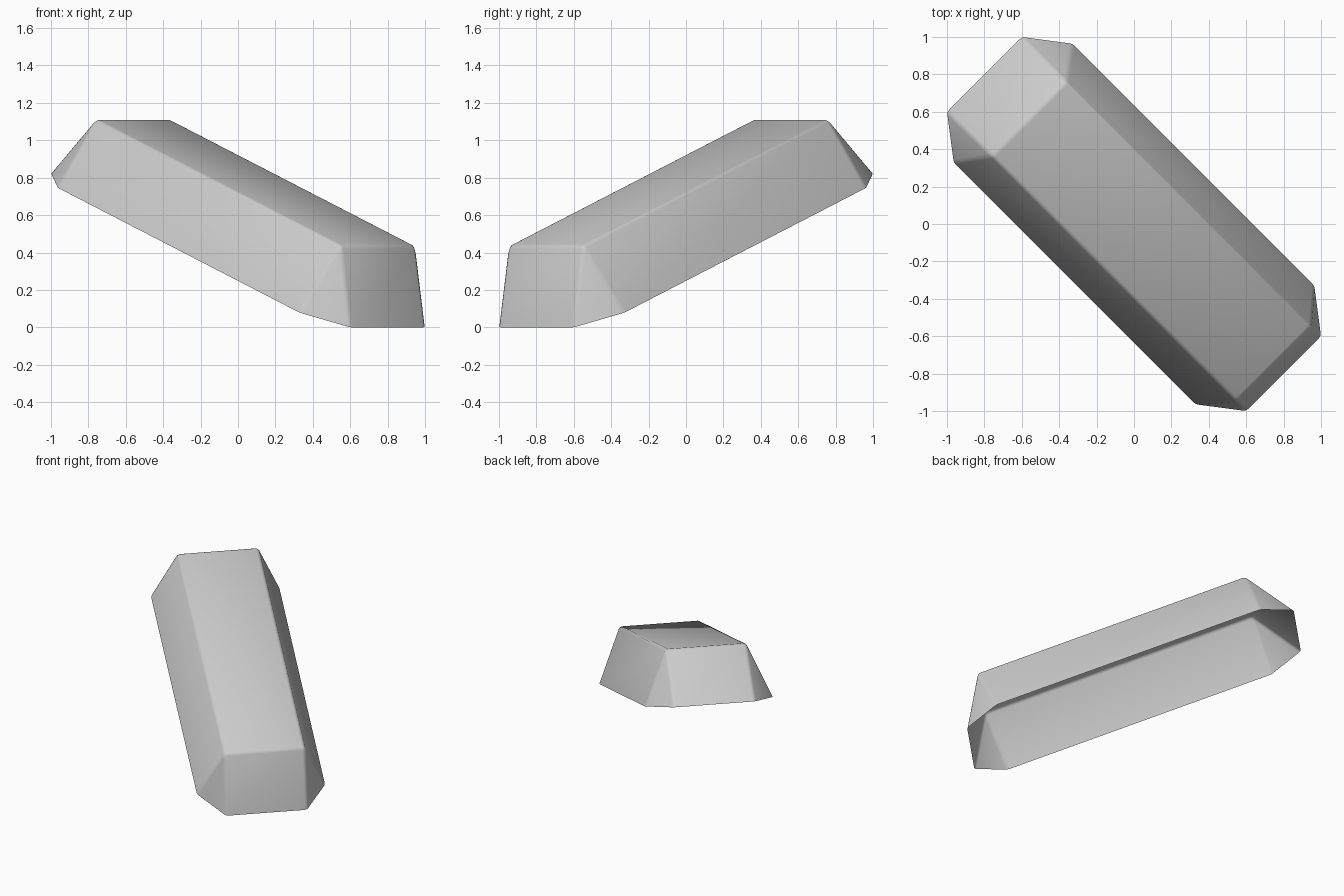
import bpy, bmesh
from math import radians
from mathutils import Matrix

if "Cube" in bpy.data.objects:
    bpy.data.objects.remove(bpy.data.objects["Cube"])

# Open tray-like cover: eight-sided rim, four-sided flat top
END_L, END_W = 1.204, 0.283      # rim corners on the short ends
SIDE_L, SIDE_W = 0.973, 0.449    # rim corners on the long sides
TOP_L, TOP_W, H = 0.985, 0.281, 0.386

bm = bmesh.new()
rim, top = [], []
for sx, sy in ((1, 1), (-1, 1), (-1, -1), (1, -1)):
    pair = [bm.verts.new((sx * END_L, sy * END_W, 0)),
            bm.verts.new((sx * SIDE_L, sy * SIDE_W, 0))]
    rim += pair if sx * sy > 0 else pair[::-1]
    top.append(bm.verts.new((sx * TOP_L, sy * TOP_W, H)))

# Flat top, corner triangles and sloping walls (bottom stays open)
bm.faces.new(top)
for i in range(4):
    j = (i + 1) % 4
    a, b, c = rim[2 * i], rim[2 * i + 1], rim[2 * j]
    bm.faces.new((a, b, top[i]))
    bm.faces.new((b, c, top[j], top[i]))
bm.normal_update()

# Small rounded edges
folds = [e for e in bm.edges if len(e.link_faces) == 2]
bmesh.ops.bevel(bm, geom=folds, offset=0.016, offset_type='OFFSET',
                segments=2, profile=0.5, affect='EDGES', clamp_overlap=True)
bmesh.ops.recalc_face_normals(bm, faces=bm.faces)
if max(bm.faces, key=lambda f: f.calc_area()).normal.z < 0:
    bmesh.ops.reverse_faces(bm, faces=bm.faces)

# Tilt down along its length and turn diagonally
place = (Matrix.Translation((0, 0, 0.4125)) @ Matrix.Rotation(radians(-45), 4, 'Z')
         @ Matrix.Rotation(radians(20.05), 4, 'Y'))
bmesh.ops.transform(bm, matrix=place, verts=bm.verts)

mesh = bpy.data.meshes.new("sloped_cover")
bm.to_mesh(mesh)
bm.free()
cover = bpy.data.objects.new("sloped_cover", mesh)
bpy.context.collection.objects.link(cover)
bpy.context.view_layer.objects.active = cover
cover.select_set(True)
bpy.ops.object.shade_smooth_by_angle(angle=radians(30))
